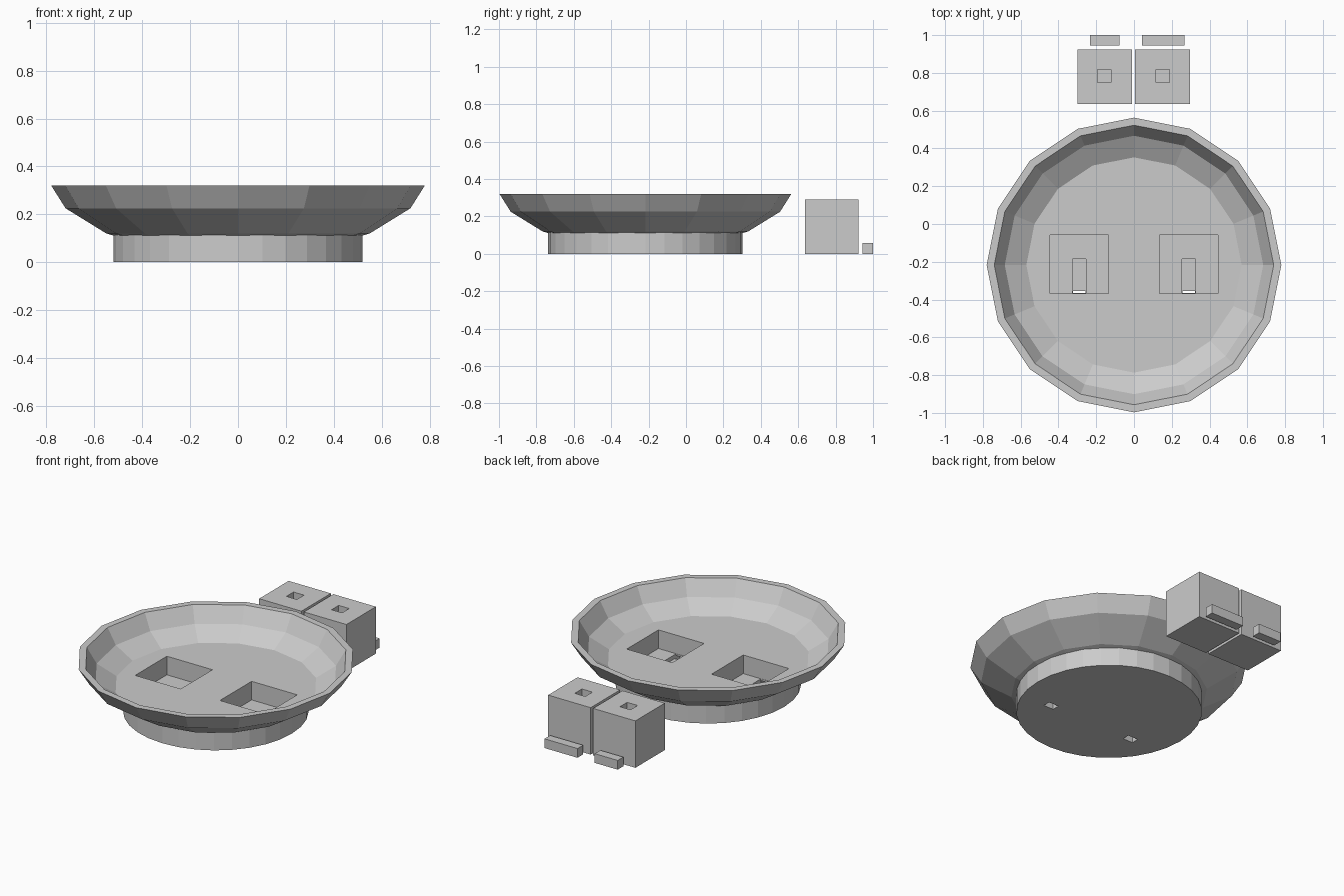
import bpy, bmesh, math

if "Cube" in bpy.data.objects:
    bpy.data.objects.remove(bpy.data.objects["Cube"])

grey = bpy.data.materials.new("light_grey")
grey.diffuse_color = (0.6, 0.6, 0.6, 1)
grey.use_nodes = True
grey.node_tree.nodes["Principled BSDF"].inputs["Base Color"].default_value = grey.diffuse_color
CY = -0.217  # dish centre in y


def finish(name, bm):
    bmesh.ops.recalc_face_normals(bm, faces=bm.faces)
    mesh = bpy.data.meshes.new(name)
    bm.to_mesh(mesh)
    bm.free()
    mesh.materials.append(grey)
    ob = bpy.data.objects.new(name, mesh)
    bpy.context.collection.objects.link(ob)
    return ob


def box(name, x0, x1, y0, y1, z0, z1):
    bm = bmesh.new()
    bmesh.ops.create_cube(bm, size=1)
    for v in bm.verts:
        v.co.x = x1 if v.co.x > 0 else x0
        v.co.y = y1 if v.co.y > 0 else y0
        v.co.z = z1 if v.co.z > 0 else z0
    return finish(name, bm)


def lathe(name, profile, sides):
    """Closed solid: rings joined in order, both ends capped."""
    bm = bmesh.new()
    rings = []
    for r, z in profile:
        rings.append([bm.verts.new((r * math.cos(2 * math.pi * i / sides),
                                    CY + r * math.sin(2 * math.pi * i / sides), z))
                      for i in range(sides)])
    for a, b in zip(rings, rings[1:]):
        for i in range(sides):
            j = (i + 1) % sides
            bm.faces.new((a[i], a[j], b[j], b[i]))
    bm.faces.new(rings[0])
    bm.faces.new(rings[-1])
    return finish(name, bm)


def combine(ob, other, operation):
    mod = ob.modifiers.new("bool", 'BOOLEAN')
    mod.operation = operation
    mod.solver = 'EXACT'
    mod.object = other
    bpy.context.view_layer.objects.active = ob
    bpy.ops.object.modifier_apply(modifier=mod.name)
    bpy.data.objects.remove(other)


# Faceted dish with a recessed floor, joined to its round foot
dish = lathe("dish", [(0.50, 0.105), (0.55, 0.12), (0.72, 0.225), (0.78, 0.32),
                      (0.74, 0.32), (0.684, 0.226), (0.57, 0.16)], 16)
foot = lathe("foot", [(0.52, 0.0), (0.52, 0.125)], 32)
combine(dish, foot, 'UNION')

# Square sockets, each with a groove and a slot through the foot
for s in (-1, 1):
    cx = s * 0.29
    combine(dish, box("socket_cut", cx - 0.156, cx + 0.156, -0.368, -0.058, 0.045, 0.5), 'DIFFERENCE')
    combine(dish, box("groove_cut", cx - 0.035, cx + 0.035, -0.366, -0.185, 0.02, 0.1), 'DIFFERENCE')
    combine(dish, box("slot_cut", cx - 0.034, cx + 0.034, -0.40, -0.354, -0.1, 0.035), 'DIFFERENCE')

# Loose cubes with a square pocket in the top
for name, x0, x1, hx in (("left_cube", -0.30, -0.011, -0.157),
                         ("right_cube", 0.006, 0.297, 0.152)):
    cube = box(name, x0, x1, 0.635, 0.923, 0, 0.29)
    combine(cube, box("pocket_cut", hx - 0.036, hx + 0.036, 0.748, 0.818, 0.235, 0.4), 'DIFFERENCE')

# Small bars behind the cubes
box("short_bar", -0.233, -0.076, 0.945, 1.0, 0, 0.057)
box("long_bar", 0.042, 0.268, 0.945, 1.0, 0, 0.057)
